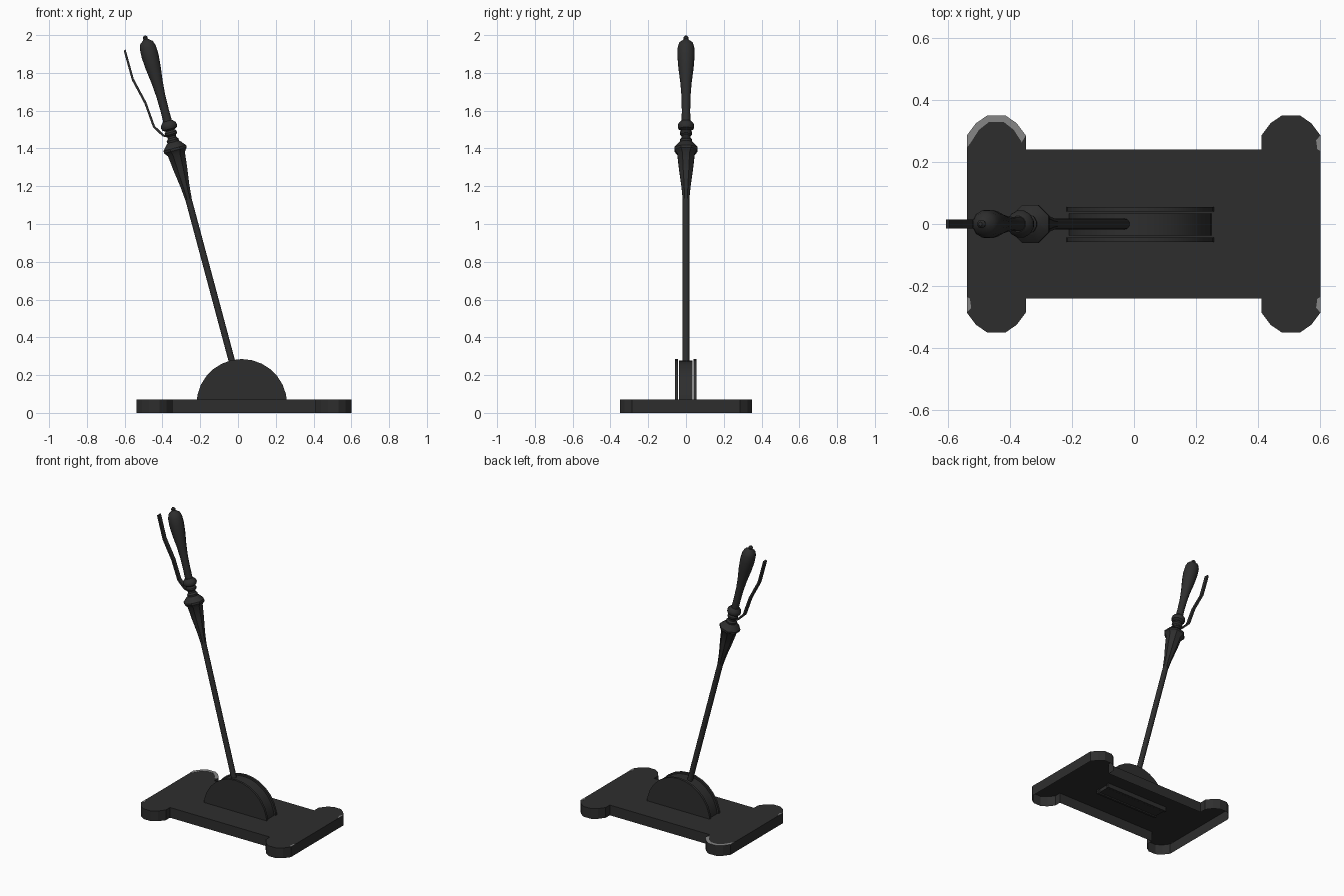
import bpy, bmesh, math
from mathutils import Matrix, Vector

if "Cube" in bpy.data.objects:
    bpy.data.objects.remove(bpy.data.objects["Cube"])


def material(name, c):
    m = bpy.data.materials.new(name)
    m.diffuse_color = (c, c, c, 1)
    m.use_nodes = True
    m.node_tree.nodes["Principled BSDF"].inputs["Base Color"].default_value = m.diffuse_color
    return m


iron = material("dark iron", 0.027)
worn = material("worn grey edge", 0.24)


def finish(name, bm, mat, normals=True):
    if normals:
        bmesh.ops.recalc_face_normals(bm, faces=bm.faces)
    me = bpy.data.meshes.new(name)
    bm.to_mesh(me)
    bm.free()
    me.materials.append(mat)
    ob = bpy.data.objects.new(name, me)
    bpy.context.collection.objects.link(ob)
    return ob


def smooth(ob, deg):
    bpy.ops.object.select_all(action='DESELECT')
    ob.select_set(True)
    bpy.context.view_layer.objects.active = ob
    bpy.ops.object.shade_smooth_by_angle(angle=math.radians(deg))


def prism(name, pts, depth, mat=iron, open_start=False):
    """Extrude a closed 3D outline by a vector, optionally leaving one end open."""
    bm = bmesh.new()
    a = [bm.verts.new(p) for p in pts]
    b = [bm.verts.new(Vector(p) + Vector(depth)) for p in pts]
    n = len(pts)
    for i in range(n):
        j = (i + 1) % n
        bm.faces.new((a[i], a[j], b[j], b[i]))
    bm.faces.new(b)
    if not open_start:
        bm.faces.new(a[::-1])
    return finish(name, bm, mat)


# base plate: hollow tray with a rounded lug at each corner
TOP, LUG_L, LUG_R = 0.07, -0.443, 0.505
arc = [(-0.095, 0.285), (-0.065, 0.325), (-0.028, 0.35),
       (0.028, 0.35), (0.065, 0.325), (0.095, 0.285)]


def lug(cx):
    return [(cx - 0.095, 0.24)] + [(cx + x, y) for x, y in arc] + [(cx + 0.095, 0.24)]


back = lug(LUG_L) + lug(LUG_R)
outline = back + [(x, -y) for x, y in reversed(back)]
base = prism("base_plate", [(x, y, 0) for x, y in outline], (0, 0, TOP), open_start=True)

# worn patches: a crescent on the back left lug and slivers on the others
outer = [(LUG_L - 0.095, 0.245)] + [(LUG_L + x, y) for x, y in arc]
inner = [(LUG_L + x * 0.86, y - 0.022) for x, y in arc]
prism("worn_crescent", [(x, y, TOP) for x, y in outer + inner[::-1]], (0, 0, 0.001), worn)
for i, (x, s, sy) in enumerate([(LUG_R + 0.095, -1, 1), (LUG_R + 0.095, -1, -1),
                                (LUG_L - 0.095, 1, -1)]):
    tri = [(x, 0.235), (x, 0.285), (x + s * 0.014, 0.27), (x + s * 0.01, 0.24)]
    prism(f"worn_sliver_{i}", [(px, sy * py, TOP) for px, py in tri], (0, 0, 0.001), worn)


# quadrant housing: two side discs and a slightly smaller drum between them
def half_disc(name, r, y0, y1, zb):
    cx, cz = 0.02, 0.045
    pts = [(cx + r * math.cos(math.pi * i / 14), y0, cz + r * math.sin(math.pi * i / 14))
           for i in range(15)]
    pts = [(cx + r, y0, zb)] + pts + [(cx - r, y0, zb)]
    smooth(prism(name, pts, (0, y1 - y0, 0)), 30)


half_disc("front_side_disc", 0.24, -0.058, -0.043, 0.04)
half_disc("back_side_disc", 0.24, 0.04, 0.055, 0.04)
half_disc("centre_drum", 0.232, -0.037, 0.034, 0.044)


# lever parts: turned profiles (radius, height) along an axis leaning 15 degrees
LEAN = math.radians(-15)


def turned(name, profile, sides, deg):
    bm = bmesh.new()
    rings = []
    for r, z in profile:
        s = z / math.cos(LEAN)
        rings.append([bm.verts.new((r * math.cos(2 * math.pi * (k + 0.5) / sides),
                                    r * math.sin(2 * math.pi * (k + 0.5) / sides), s))
                      for k in range(sides)])
    for a, b in zip(rings, rings[1:]):
        for k in range(sides):
            j = (k + 1) % sides
            bm.faces.new((a[k], a[j], b[j], b[k]))
    bm.faces.new(rings[0][::-1])
    bm.faces.new(rings[-1])
    bm.transform(Matrix.Translation((0.041, 0, 0)) @ Matrix.Rotation(LEAN, 4, 'Y'))
    smooth(finish(name, bm, iron), deg)


turned("lever_rod", [(0.018, 0.2), (0.018, 1.15)], 10, 40)
turned("lever_socket", [(0.019, 1.13), (0.026, 1.2), (0.04, 1.29), (0.05, 1.37),
                        (0.067, 1.39), (0.067, 1.402), (0.04, 1.43), (0.032, 1.435)], 8, 35)
turned("lever_neck", [(0.032, 1.43), (0.034, 1.445), (0.024, 1.455), (0.024, 1.465),
                      (0.034, 1.475), (0.034, 1.485), (0.026, 1.495), (0.04, 1.503),
                      (0.045, 1.515), (0.042, 1.53), (0.026, 1.545)], 12, 35)
turned("hand_grip", [(0.024, 1.54), (0.023, 1.6), (0.025, 1.68), (0.031, 1.75),
                     (0.042, 1.83), (0.047, 1.89), (0.045, 1.935), (0.036, 1.96),
                     (0.018, 1.973), (0.012, 1.978), (0.014, 1.988), (0.006, 1.997)], 12, 45)

# squeeze trigger: a bent flat strip beside the grip
path = [(-0.6, 1.92), (-0.557, 1.765), (-0.49, 1.64), (-0.445, 1.515),
        (-0.395, 1.467), (-0.35, 1.457)]
side_a = [(x - 0.005, -0.014, z - 0.003) for x, z in path]
side_b = [(x + 0.005, -0.014, z + 0.004) for x, z in reversed(path)]
prism("squeeze_trigger", side_a + side_b, (0, 0.028, 0))
